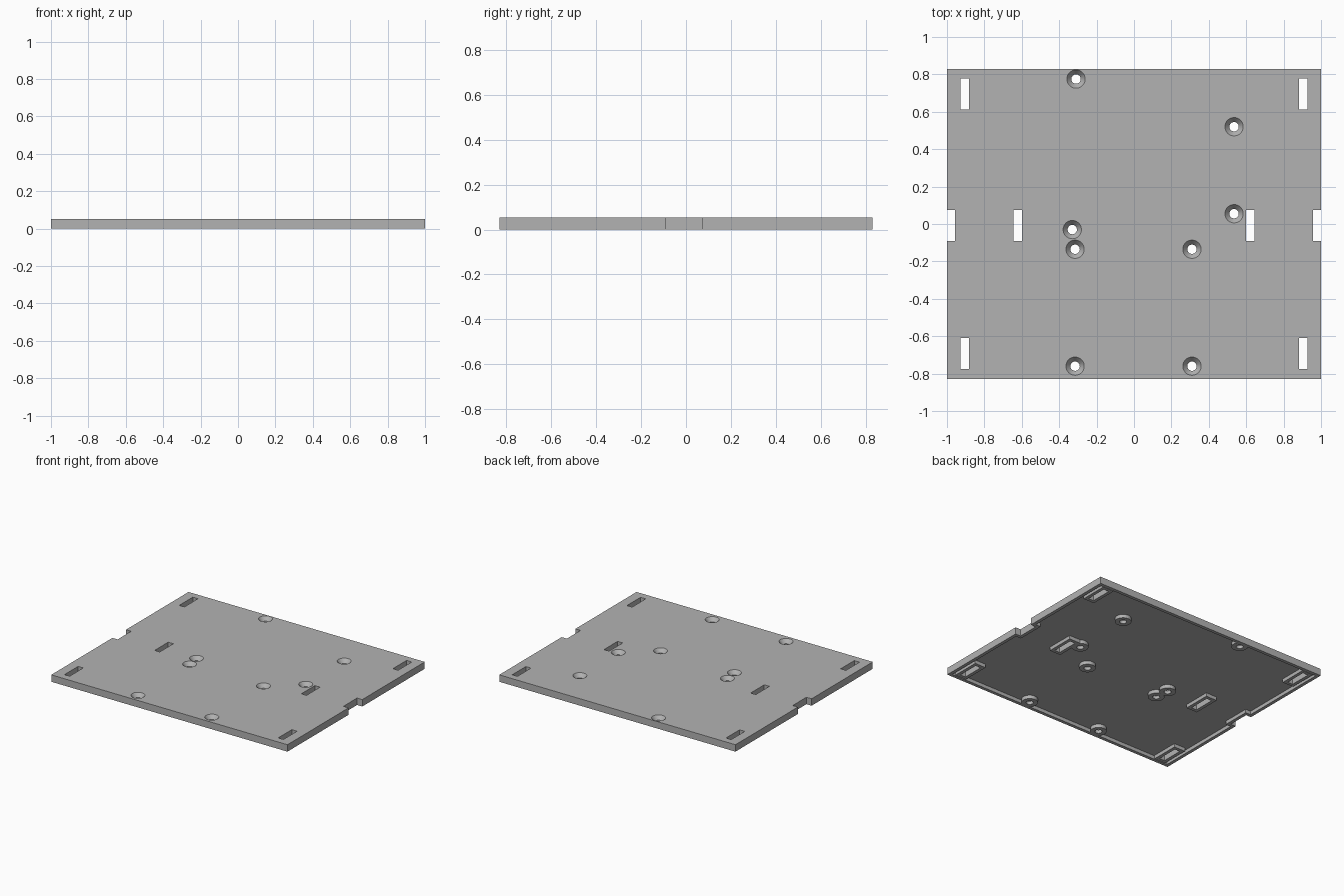
import bpy
import bmesh
from mathutils import Matrix, Vector

if "Cube" in bpy.data.objects:
    bpy.data.objects.remove(bpy.data.objects["Cube"], do_unlink=True)

HALF_X, HALF_Y, TOP = 1.0, 0.83, 0.053
RIM, RECESS = 0.025, 0.027      # rim width and depth of the hollow underside
CENTRE_Y, SLOT_LENGTH = -0.008, 0.165

# Slot centres; the two outermost ones form the open notches in the sides
slots = [(x * s, y) for s in (-1, 1)
         for x, y in ((0.905, 0.695), (0.905, -0.692), (0.621, CENTRE_Y), (1.0, CENTRE_Y))]
screws = [(-0.31, 0.775), (0.535, 0.52), (0.535, 0.055), (-0.33, -0.03),
          (-0.315, -0.135), (0.31, -0.135), (-0.315, -0.76), (0.31, -0.76)]


def finish(bm, name):
    mesh = bpy.data.meshes.new(name)
    bm.to_mesh(mesh)
    bm.free()
    obj = bpy.data.objects.new(name, mesh)
    bpy.context.collection.objects.link(obj)
    return obj


def box(name, x, y, width, length, bottom, top):
    bm = bmesh.new()
    place = Matrix.Translation((x, y, (bottom + top) / 2))
    bmesh.ops.create_cube(bm, size=1, matrix=place @ Matrix.Diagonal((width, length, top - bottom, 1)))
    return finish(bm, name)


def lathe(name, x, y, profile, sides=40):
    """Solid of revolution from (radius, height) pairs, closed with flat caps."""
    bm = bmesh.new()
    rings = []
    for radius, z in profile:
        ring = bmesh.ops.create_circle(bm, segments=sides, radius=radius)["verts"]
        bmesh.ops.translate(bm, verts=ring, vec=Vector((x, y, z)))
        rings.append(ring)
    for a, b in zip(rings, rings[1:]):
        for i in range(sides):
            j = (i + 1) % sides
            bm.faces.new((a[i], a[j], b[j], b[i]))
    bm.faces.new(rings[0])
    bm.faces.new(rings[-1])
    bmesh.ops.recalc_face_normals(bm, faces=bm.faces[:])
    return finish(bm, name)


def subtract(target, cutter):
    mod = target.modifiers.new("cut", "BOOLEAN")
    mod.operation, mod.solver, mod.object = "DIFFERENCE", "EXACT", cutter
    bpy.context.view_layer.objects.active = target
    bpy.ops.object.modifier_apply(modifier=mod.name)
    bpy.data.objects.remove(cutter, do_unlink=True)


plate = box("mounting_plate", 0, 0, 2 * HALF_X, 2 * HALF_Y, 0, TOP)

# Hollow of the underside, keeping walls around slots and screw holes
hollow = box("hollow", 0, 0, 2 * (HALF_X - RIM), 2 * (HALF_Y - RIM), -0.02, RECESS)
for x, y in slots:
    width = 0.088 if abs(x) == HALF_X else 0.044
    subtract(hollow, box("slot_wall", x, y, width + 2 * RIM, SLOT_LENGTH + 2 * RIM, -0.1, 0.1))
for x, y in screws:
    subtract(hollow, lathe("screw_boss", x, y, [(0.057, -0.1), (0.057, 0.1)]))
subtract(plate, hollow)

# Through slots and side notches
for x, y in slots:
    width = 0.088 if abs(x) == HALF_X else 0.044
    subtract(plate, box("slot", x, y, width, SLOT_LENGTH, -0.1, 0.2))

# Countersunk screw holes
for x, y in screws:
    subtract(plate, lathe("screw_hole", x, y, [(0.025, -0.1), (0.025, 0.024), (0.049, TOP), (0.049, 0.1)]))

grey = bpy.data.materials.new("plain grey")
grey.use_nodes = True
colour = (0.45, 0.45, 0.45, 1)
grey.diffuse_color = colour
grey.node_tree.nodes["Principled BSDF"].inputs["Base Color"].default_value = colour
plate.data.materials.clear()
plate.data.materials.append(grey)
for face in plate.data.polygons:
    face.material_index = 0
